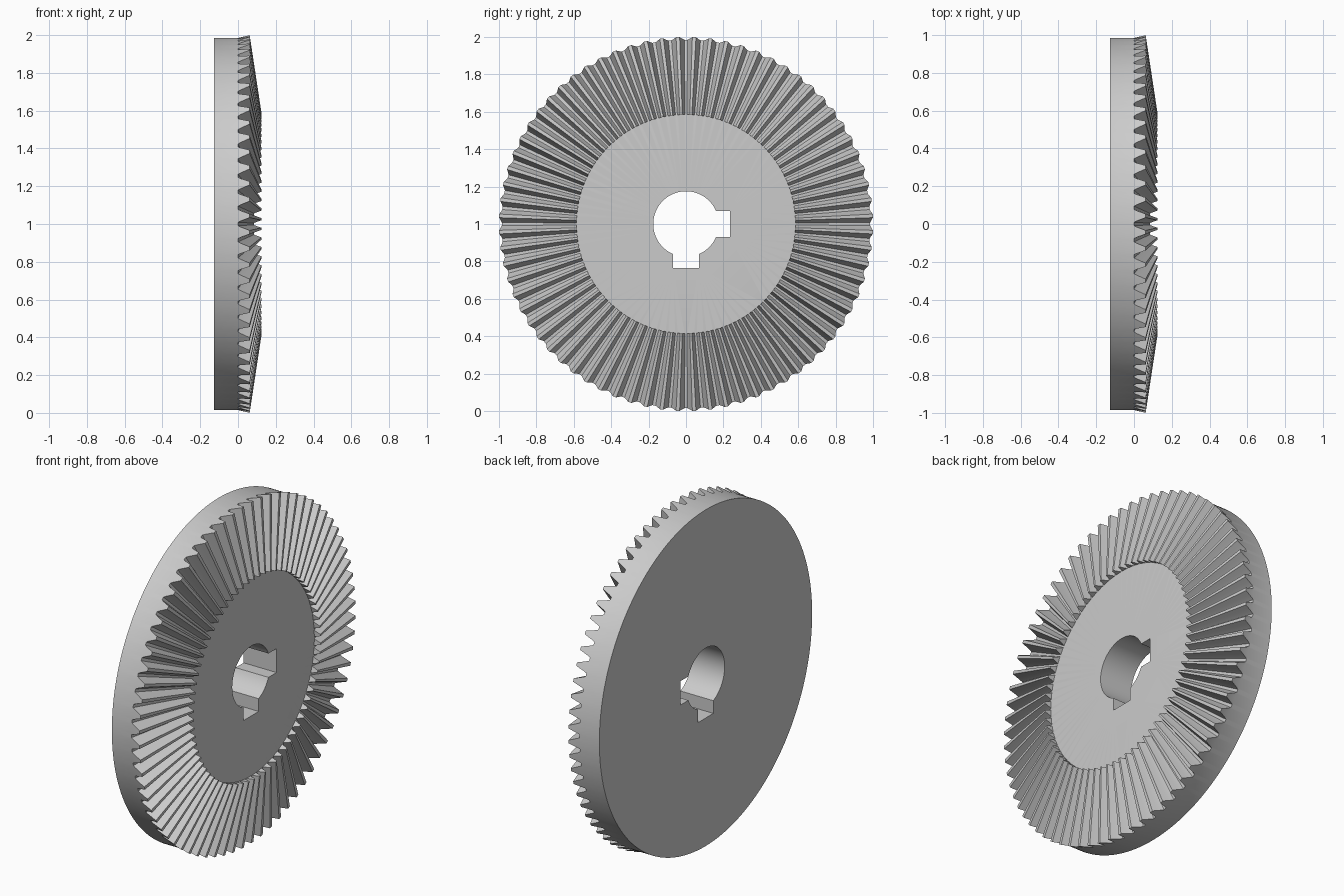
import bpy, bmesh
from math import cos, sin, pi, asin, radians

cube = bpy.data.objects.get("Cube")
if cube:
    bpy.data.objects.remove(cube)

TEETH = 72
R_OUT, R_TIP, R_HUB = 0.985, 1.0, 0.585
X_BACK, X_HUB, X_TIP, X_TIP_HUB = -0.128, 0.085, 0.062, 0.125
R_BORE, KEY_DEPTH, KEY_HALF = 0.175, 0.235, 0.07

# One tooth across its pitch: (fraction of pitch, height), gap centred on 0
half = [(0.1, 0), (0.19, 0.25), (0.27, 0.55), (0.34, 0.8), (0.39, 1)]
tooth = half + [(1 - t, h) for t, h in reversed(half)]
samples = [(2 * pi * (i + t) / TEETH, h) for i in range(TEETH) for t, h in tooth]

steel = bpy.data.materials.new("grey steel")
steel.use_nodes = True
steel.diffuse_color = (0.6, 0.6, 0.6, 1)
steel.node_tree.nodes["Principled BSDF"].inputs["Base Color"].default_value = steel.diffuse_color

bm = bmesh.new()


def ring(place):
    """Loop of vertices around the x axis; place(height) gives (x, radius)."""
    verts = []
    for angle, h in samples:
        x, r = place(h)
        verts.append(bm.verts.new((x, r * cos(angle), r * sin(angle))))
    return verts


def bridge(a, b):
    for i in range(len(a)):
        j = (i + 1) % len(a)
        bm.faces.new((a[i], a[j], b[j], b[i]))


def loop_edges(verts):
    return [bm.edges.get((v, w)) or bm.edges.new((v, w))
            for v, w in zip(verts, verts[1:] + verts[:1])]


# Rim, tooth ends, tooth flanks and the step down to the hub face
rings = [
    ring(lambda h: (X_BACK, R_OUT)),
    ring(lambda h: (0, R_OUT)),
    ring(lambda h: (X_TIP * h, R_OUT + (R_TIP - R_OUT) * h)),
    ring(lambda h: (X_HUB + (X_TIP_HUB - X_HUB) * h, R_HUB)),
    ring(lambda h: (X_HUB, R_HUB)),
]
for a, b in zip(rings, rings[1:]):
    bridge(a, b)

# Bore outline with keyways towards +y and -z
a = asin(KEY_HALF / R_BORE)


def arc(start, end, steps):
    return [(R_BORE * cos(start + (end - start) * i / steps),
             R_BORE * sin(start + (end - start) * i / steps)) for i in range(steps + 1)]


outline = arc(a, 1.5 * pi - a, 40)
outline += [(-KEY_HALF, -KEY_DEPTH), (KEY_HALF, -KEY_DEPTH)]
outline += arc(1.5 * pi + a, 2 * pi - a, 8)
outline += [(KEY_DEPTH, -KEY_HALF), (KEY_DEPTH, KEY_HALF)]
bore_back, bore_front = [[bm.verts.new((x, y, z)) for y, z in outline]
                         for x in (X_BACK, X_HUB)]
bridge(bore_back, bore_front)

# Flat faces around the bore
for outer, inner in ((rings[0], bore_back), (rings[-1], bore_front)):
    bmesh.ops.triangle_fill(bm, use_beauty=True, use_dissolve=False,
                            edges=loop_edges(outer) + loop_edges(inner))

bmesh.ops.remove_doubles(bm, verts=bm.verts[:], dist=0.00001)
bmesh.ops.recalc_face_normals(bm, faces=bm.faces[:])
mesh = bpy.data.meshes.new("bevel_gear")
bm.to_mesh(mesh)
bm.free()
mesh.materials.append(steel)
gear = bpy.data.objects.new("bevel_gear", mesh)
gear.location.z = 1
bpy.context.collection.objects.link(gear)
bpy.ops.object.select_all(action='DESELECT')
gear.select_set(True)
bpy.context.view_layer.objects.active = gear
bpy.ops.object.shade_smooth_by_angle(angle=radians(25))
